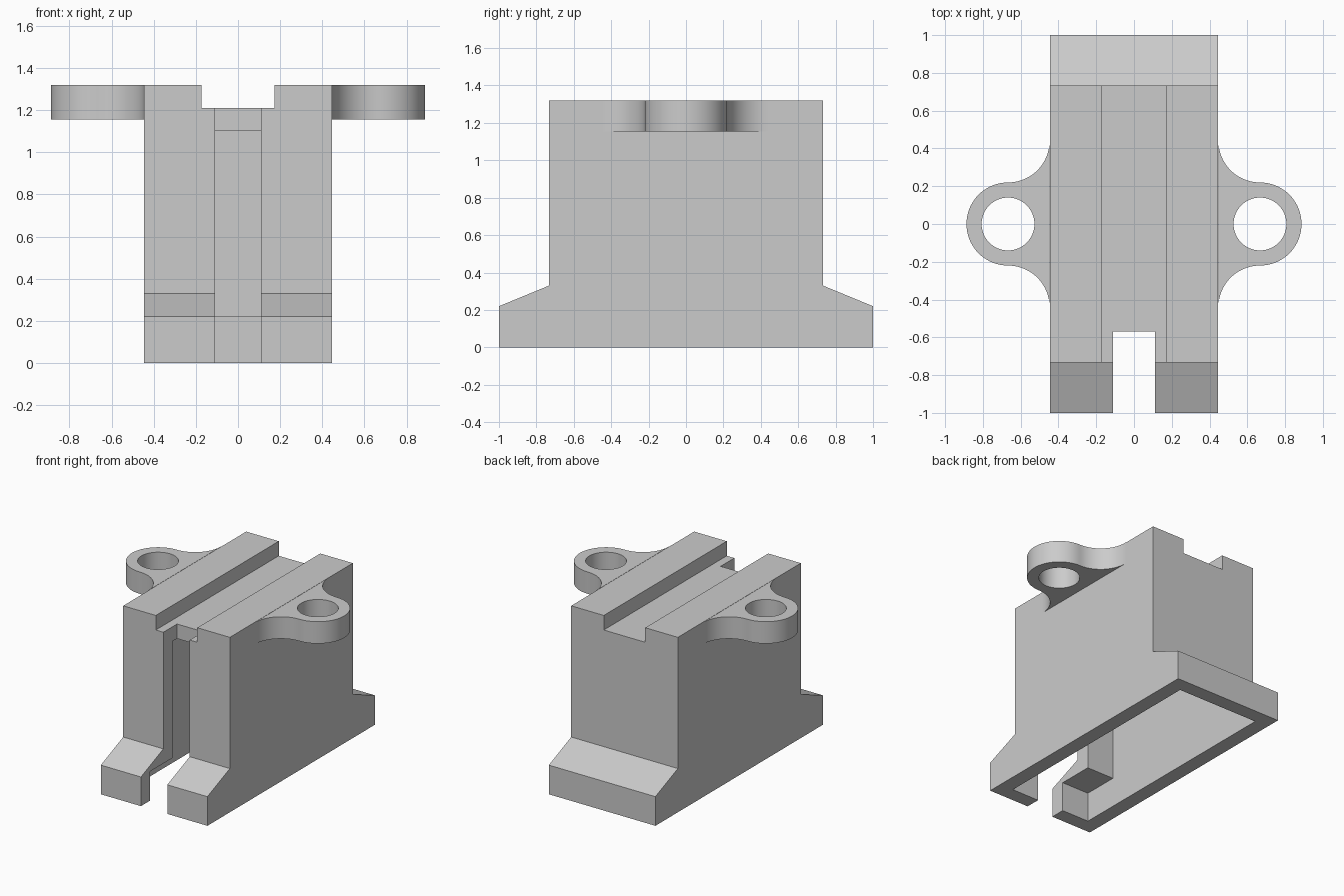
import bpy, bmesh
from math import sin, cos, pi
from mathutils import Vector

cube = bpy.data.objects.get("Cube")
if cube:
    bpy.data.objects.remove(cube, do_unlink=True)

grey = bpy.data.materials.new("plain grey")
grey.use_nodes = True
colour = (0.6, 0.6, 0.6, 1)
grey.diffuse_color = colour
grey.node_tree.nodes["Principled BSDF"].inputs["Base Color"].default_value = colour

HALF_W = 0.445      # half width of the body
WALL = 0.11         # shell thickness
BODY_Y = 0.733      # half depth above the feet
TOP = 1.32
FOOT = 0.22
EAR_X, EAR_R, HOLE_R, EAR_Z = 0.667, 0.22, 0.14, 1.155


def prism(name, outline, shift):
    """Extrude a closed outline of 3D points along a vector."""
    bm = bmesh.new()
    face = bm.faces.new([bm.verts.new(p) for p in outline])
    moved = bmesh.ops.extrude_face_region(bm, geom=[face])["geom"]
    bmesh.ops.translate(bm, vec=Vector(shift),
                        verts=[g for g in moved if isinstance(g, bmesh.types.BMVert)])
    bmesh.ops.recalc_face_normals(bm, faces=bm.faces)
    mesh = bpy.data.meshes.new(name)
    bm.to_mesh(mesh)
    bm.free()
    mesh.materials.append(grey)
    obj = bpy.data.objects.new(name, mesh)
    bpy.context.collection.objects.link(obj)
    return obj


def box(name, half_x, y0, y1, z0, z1):
    outline = [(-half_x, y0, z0), (-half_x, y1, z0), (-half_x, y1, z1), (-half_x, y0, z1)]
    return prism(name, outline, (2 * half_x, 0, 0))


def cut(obj, cutter):
    """Subtract the cutter for good, then discard it."""
    cutter.hide_render = True
    mod = obj.modifiers.new("cut", 'BOOLEAN')
    mod.operation = 'DIFFERENCE'
    mod.solver = 'EXACT'
    mod.object = cutter
    select(obj)
    bpy.ops.object.modifier_apply(modifier=mod.name)
    bpy.data.objects.remove(cutter, do_unlink=True)


def select(obj):
    bpy.ops.object.select_all(action='DESELECT')
    obj.select_set(True)
    bpy.context.view_layer.objects.active = obj


def arc(cx, cy, r, start, end, steps):
    angles = [start + (end - start) * i / steps for i in range(steps + 1)]
    return [(cx + r * cos(a), cy + r * sin(a)) for a in angles]


# Body: stepped side profile with sloping feet
half = [(1, 0), (1, FOOT), (BODY_Y, 0.33), (BODY_Y, TOP)]
profile = half + [(-y, z) for y, z in reversed(half)]
body = prism("body", [(-HALF_W, y, z) for y, z in profile], (2 * HALF_W, 0, 0))

# Hollow inside, open at the bottom
inner_x, inner_y = HALF_W - WALL, BODY_Y - WALL
cut(body, box("foot_cavity", inner_x, WALL - 1, 1 - WALL, -0.1, FOOT))
cut(body, box("main_cavity", inner_x, -inner_y, inner_y, -0.1, 1.1))

# Groove along the top and slot through the front
cut(body, box("top_groove", 0.173, -1.1, 1.1, 1.21, 1.5))
cut(body, box("front_slot", 0.11, -1.1, -0.57, -0.2, 1.6))

# Mounting ears with concave fillets and a round hole
for side, name in ((1, "left_ear"), (-1, "right_ear")):
    fillet_y = 2 * EAR_R
    outline = arc(EAR_X, -fillet_y, EAR_R, pi, pi / 2, 20)
    outline += arc(EAR_X, 0, EAR_R, -pi / 2, pi / 2, 40)[1:]
    outline += arc(EAR_X, fillet_y, EAR_R, -pi / 2, -pi, 20)[1:]
    outline = [(max(x, HALF_W), y) for x, y in outline]
    ear = prism(name, [(side * x, y, EAR_Z) for x, y in outline], (0, 0, TOP - EAR_Z))
    hole = arc(side * EAR_X, 0, HOLE_R, 0, 2 * pi, 48)[:-1]
    cut(ear, prism("ear_hole", [(x, y, 1) for x, y in hole], (0, 0, 0.5)))
    select(ear)
    bpy.ops.object.shade_smooth_by_angle()
